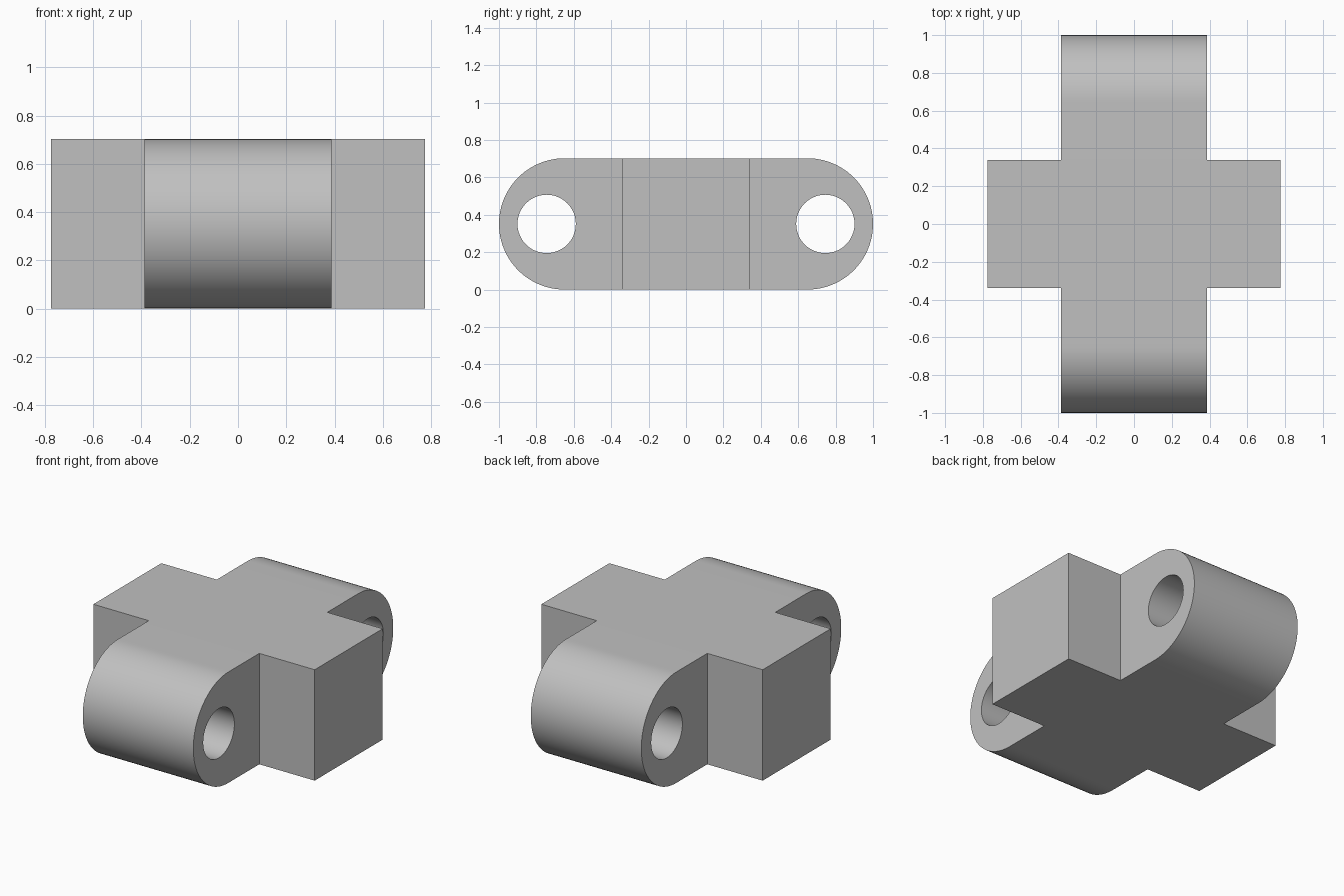
import bpy
import bmesh
import math
from mathutils import Matrix

cube = bpy.data.objects.get("Cube")
if cube:
    bpy.data.objects.remove(cube, do_unlink=True)

HEIGHT = 0.702
RADIUS = HEIGHT / 2
HALF_WIDTH = 0.387      # half width of the lug body in x
HALF_SPAN = 0.775       # half length of the cross arms in x
ARM_HALF = 0.34         # half width of the cross arms in y
HOLE_Y, HOLE_RADIUS = 0.745, 0.156
STEPS = 48

grey = bpy.data.materials.new("plain_grey")
grey.use_nodes = True
colour = (0.53, 0.53, 0.53, 1)
grey.diffuse_color = colour
grey.node_tree.nodes["Principled BSDF"].inputs["Base Color"].default_value = colour


def make_object(name, bm):
    bmesh.ops.recalc_face_normals(bm, faces=bm.faces)
    mesh = bpy.data.meshes.new(name)
    bm.to_mesh(mesh)
    bm.free()
    mesh.materials.append(grey)
    obj = bpy.data.objects.new(name, mesh)
    bpy.context.collection.objects.link(obj)
    return obj


# Side profile: a central rectangle with a rounded lug at each end
bm = bmesh.new()


def point(y, z):
    return bm.verts.new((-HALF_WIDTH, y, z))


corners = {(s, z): point(s * ARM_HALF, z) for s in (-1, 1) for z in (0, HEIGHT)}
profile = [bm.faces.new([corners[k] for k in
                         ((-1, 0), (1, 0), (1, HEIGHT), (-1, HEIGHT))])]
for side in (-1, 1):
    arc = []
    for i in range(STEPS + 1):
        a = math.pi * (i / STEPS - 0.5)
        arc.append(point(side * (1 - RADIUS + RADIUS * math.cos(a)),
                         RADIUS + RADIUS * math.sin(a)))
    profile.append(bm.faces.new([corners[side, 0]] + arc + [corners[side, HEIGHT]]))

# Extrude the profile across the body
result = bmesh.ops.extrude_face_region(bm, geom=profile)
moved = [v for v in result["geom"] if isinstance(v, bmesh.types.BMVert)]
bmesh.ops.translate(bm, verts=moved, vec=(2 * HALF_WIDTH, 0, 0))
bmesh.ops.recalc_face_normals(bm, faces=bm.faces)

# Pull the central side faces out into the cross arms
arms = [f for f in bm.faces if abs(f.normal.x) > 0.9
        and abs(f.calc_center_median().y) < 0.01]
for face in bmesh.ops.extrude_discrete_faces(bm, faces=arms)["faces"]:
    for v in face.verts:
        v.co.x = math.copysign(HALF_SPAN, v.co.x)
body = make_object("cross_block", bm)

# Pin holes through both lugs
for side, label in ((-1, "front"), (1, "back")):
    bm = bmesh.new()
    place = Matrix.Translation((0, side * HOLE_Y, RADIUS)) @ Matrix.Rotation(math.pi / 2, 4, "Y")
    bmesh.ops.create_cone(bm, cap_ends=True, segments=STEPS, radius1=HOLE_RADIUS,
                          radius2=HOLE_RADIUS, depth=1.2, matrix=place)
    cutter = make_object(label + "_hole_cutter", bm)
    cutter.hide_render = True
    cut = body.modifiers.new(label + "_hole", "BOOLEAN")
    cut.operation = "DIFFERENCE"
    cut.solver = "EXACT"
    cut.object = cutter

# Bake the holes and drop the cutters
depsgraph = bpy.context.evaluated_depsgraph_get()
baked = bpy.data.meshes.new_from_object(body.evaluated_get(depsgraph))
body.modifiers.clear()
body.data = baked
for label in ("front", "back"):
    bpy.data.objects.remove(bpy.data.objects[label + "_hole_cutter"], do_unlink=True)

# Smooth the curved walls, keep the corners crisp
bpy.ops.object.select_all(action="DESELECT")
body.select_set(True)
bpy.context.view_layer.objects.active = body
bpy.ops.object.shade_smooth_by_angle(angle=math.radians(30))
